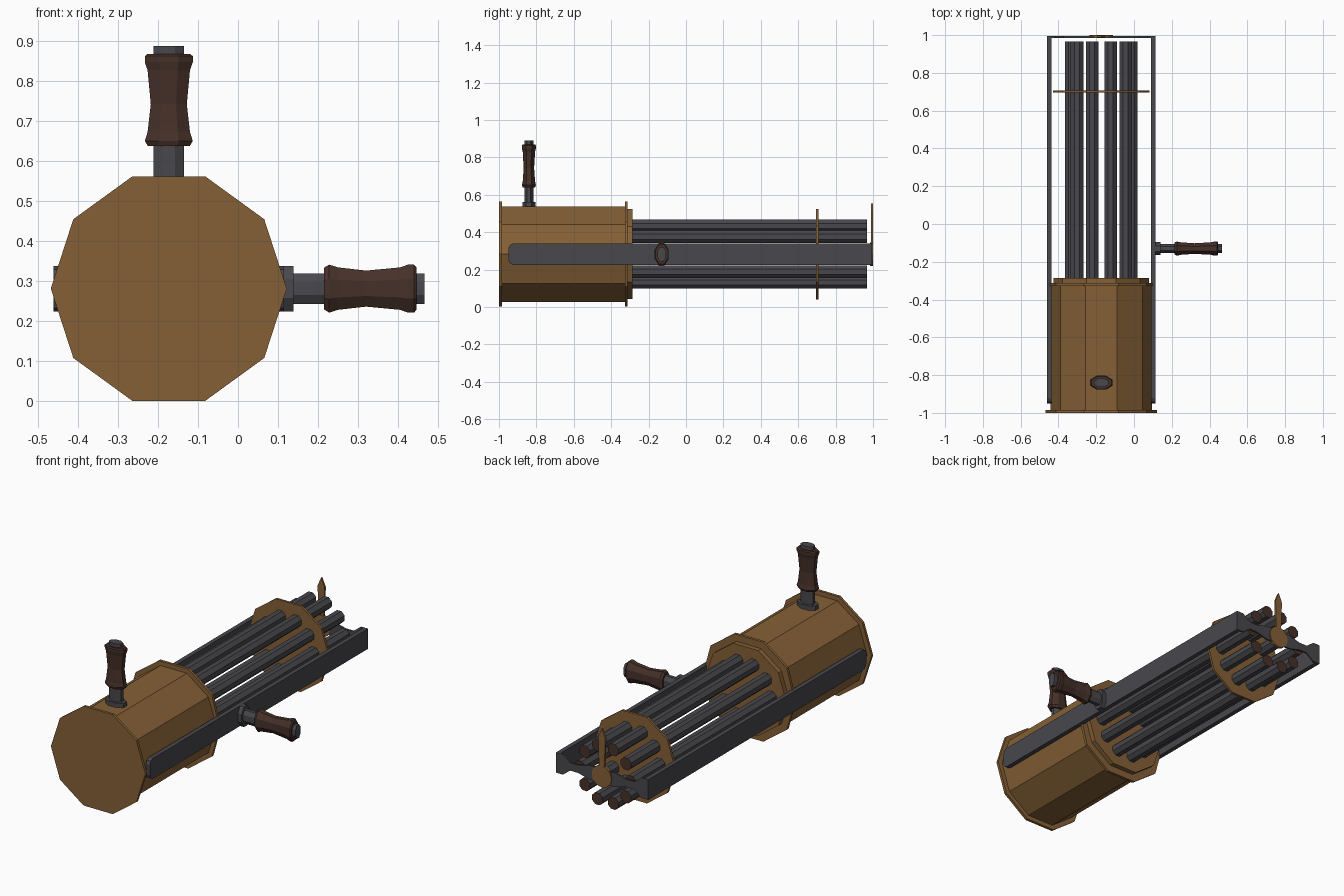
import bpy, bmesh, math
from mathutils import Vector

if "Cube" in bpy.data.objects:
    bpy.data.objects.remove(bpy.data.objects["Cube"])

CX, CZ = -0.173, 0.282  # long axis of the drum


def material(name, rgb):
    m = bpy.data.materials.new(name)
    m.diffuse_color = (*rgb, 1)
    m.use_nodes = True
    m.node_tree.nodes["Principled BSDF"].inputs["Base Color"].default_value = m.diffuse_color
    return m


BRASS = material("aged brass", (0.235, 0.117, 0.037))
STEEL = material("dark steel", (0.065, 0.065, 0.074))
WOOD = material("dark brown", (0.061, 0.030, 0.022))


def finish(name, bm, *mats):
    bmesh.ops.recalc_face_normals(bm, faces=bm.faces[:])
    me = bpy.data.meshes.new(name)
    bm.to_mesh(me)
    bm.free()
    for m in mats:
        me.materials.append(m)
    ob = bpy.data.objects.new(name, me)
    bpy.context.collection.objects.link(ob)
    return ob


def lathe(name, profile, sides, place, mats, phase=0.0):
    """Rings of (position, radius) along an axis; place(u, v, t) maps to space."""
    bm = bmesh.new()
    rings = []
    for t, r in profile:
        angles = [phase + 2 * math.pi * i / sides for i in range(sides)]
        rings.append([bm.verts.new(place(r * math.cos(a), r * math.sin(a), t)) for a in angles])
    for a, b in zip(rings, rings[1:]):
        for i in range(sides):
            j = (i + 1) % sides
            bm.faces.new((a[i], a[j], b[j], b[i]))
    bm.faces.new(rings[0])
    end = bm.faces.new(rings[-1])
    end.material_index = len(mats) - 1
    return finish(name, bm, *mats)


def prism(name, pts, place, t0, t1, mat):
    """Flat outline extruded from t0 to t1."""
    bm = bmesh.new()
    a = [bm.verts.new(place(u, v, t0)) for u, v in pts]
    b = [bm.verts.new(place(u, v, t1)) for u, v in pts]
    bm.faces.new(a)
    bm.faces.new(b)
    n = len(pts)
    for i in range(n):
        j = (i + 1) % n
        bm.faces.new((a[i], a[j], b[j], b[i]))
    return finish(name, bm, mat)


def along_y(u, v, t):
    return Vector((CX + u, t, CZ + v))


# ten-sided drum with end flanges and a stepped nose
drum = lathe("drum", [(-1, .295), (-.985, .295), (-.985, .268), (-.327, .268), (-.327, .295),
                      (-.312, .295), (-.312, .253), (-.285, .253)], 10, along_y, [BRASS])
for v in drum.data.vertices:  # front flange stays inside the side rails
    if v.co.y > -.9:
        v.co.x = CX + max(-.286, min(.286, v.co.x - CX))

# barrel support plate
lathe("barrel_plate", [(.695, .255), (.708, .255)], 10, along_y, [BRASS])

# ring of ten barrels with brown muzzles
for k in range(10):
    a = 2 * math.pi * k / 10
    ox, oz = .159 * math.cos(a), .159 * math.sin(a)
    lathe(f"barrel_{k + 1}", [(-.29, .036), (.967, .036)], 8,
          lambda u, v, t: along_y(u + ox, v + oz, t), [STEEL, WOOD], math.pi / 8)

# side rails, rounded at the rear
H = .057
rail = [(.994, -H), (.994, H), (-.925, H), (-.942, H - .009), (-.95, H - .027),
        (-.95, -H + .027), (-.942, -H + .009), (-.925, -H)]
for side, label in ((-1, "left"), (1, "right")):
    prism(label + "_rail", rail, lambda u, v, t: Vector((CX + side * t, u, CZ + v)), .263, .288, STEEL)

# thin crossbar joining the rail ends, necked on each side
half = [(-.288, H), (-.245, H), (-.20, .022), (-.15, .022), (-.08, .04)]
top = half + [(-u, v) for u, v in reversed(half)]
prism("crossbar", top + [(u, -v) for u, v in reversed(top)], along_y, .986, .995, STEEL)

# front sight: round boss and pointed post
lathe("sight_boss", [(.984, .062), (1, .062)], 12, along_y, [BRASS])
prism("sight_post", [(-.016, .03), (.016, .03), (.022, .22), (0, .271), (-.022, .22)],
      along_y, .988, .999, BRASS)


# handles: oval base, steel shaft and turned grip
def handle(label, place):
    c = 1 / math.cos(math.pi / 8)

    def oval(u, v, t):
        return place(u * c, v * c * .62, t)
    ph = math.pi / 8
    lathe(label + "_handle_base", [(-.02, .057), (.024, .057)], 8, oval, [STEEL], ph)
    lathe(label + "_handle_shaft", [(0, .038), (.351, .038)], 8, oval, [STEEL], ph)
    lathe(label + "_handle_grip", [(.100, .052), (.113, .060), (.135, .053), (.205, .045),
                                   (.290, .053), (.310, .060), (.325, .060), (.331, .053)],
          8, oval, [WOOD], ph)


handle("top", lambda u, v, t: Vector((CX + u, -.84 + v, .538 + t)))
handle("side", lambda u, v, t: Vector((.115 + t, -.13 + v, CZ + u)))
